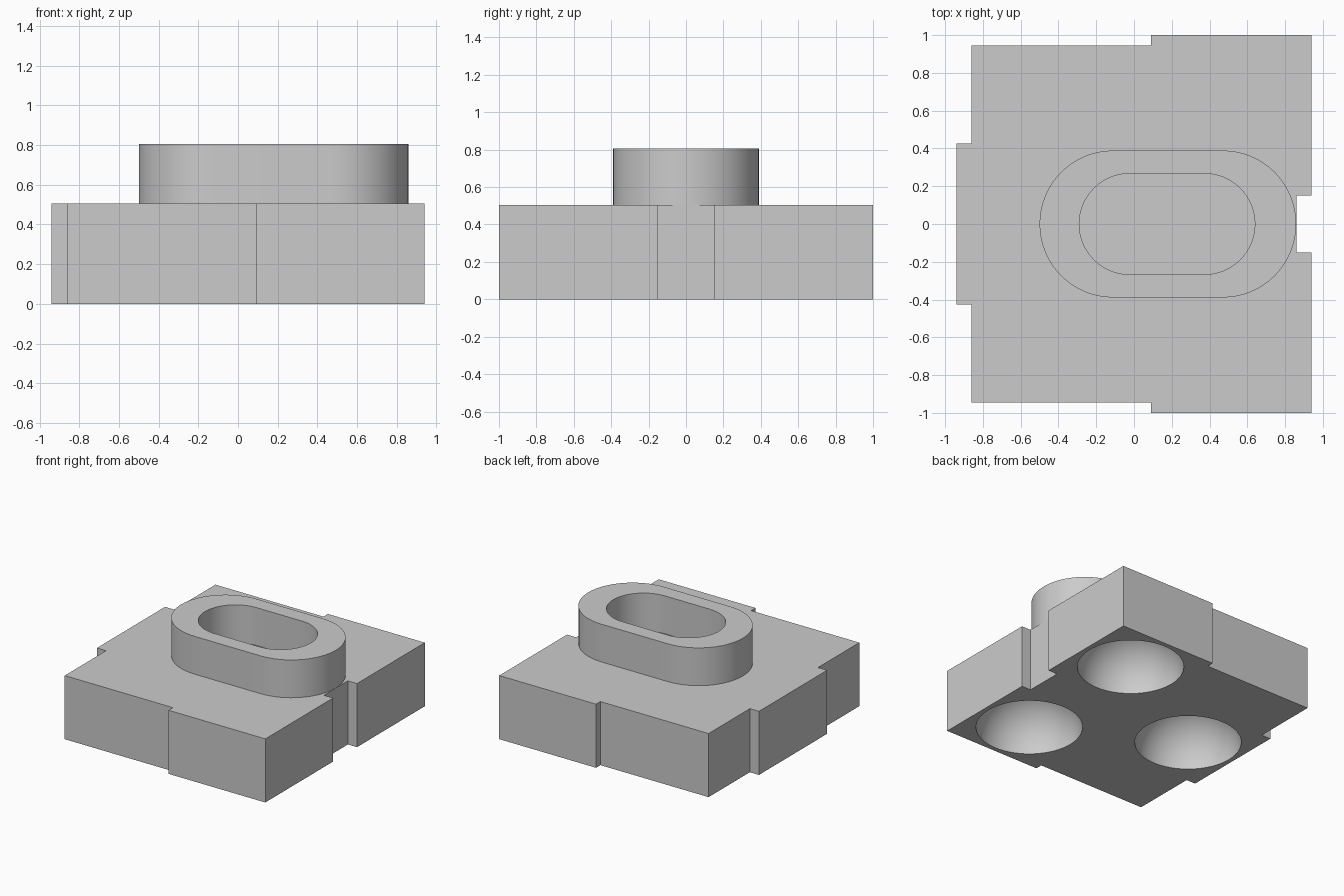
import bpy, bmesh, math

if "Cube" in bpy.data.objects:
    bpy.data.objects.remove(bpy.data.objects["Cube"])

grey = bpy.data.materials.new("plain grey")
grey.diffuse_color = (0.6, 0.6, 0.6, 1)
grey.use_nodes = True
grey.node_tree.nodes["Principled BSDF"].inputs["Base Color"].default_value = grey.diffuse_color

BASE_TOP, RING_TOP = 0.505, 0.805


def make_object(name, bm):
    bmesh.ops.recalc_face_normals(bm, faces=bm.faces)
    mesh = bpy.data.meshes.new(name)
    bm.to_mesh(mesh)
    bm.free()
    mesh.materials.append(grey)
    obj = bpy.data.objects.new(name, mesh)
    bpy.context.collection.objects.link(obj)
    return obj


def smooth(obj):
    bpy.ops.object.select_all(action='DESELECT')
    obj.select_set(True)
    bpy.context.view_layer.objects.active = obj
    bpy.ops.object.shade_smooth_by_angle(angle=math.radians(30))


def stadium(x0, x1, r, n=32):
    """Outline of a slot with rounded ends spanning x0..x1."""
    pts = []
    for cx, start in ((x1 - r, -math.pi / 2), (x0 + r, math.pi / 2)):
        for i in range(n + 1):
            a = start + math.pi * i / n
            pts.append((cx + r * math.cos(a), r * math.sin(a)))
    return pts


# Base block: half outline mirrored across y, then extruded
half = [(0.86, 0.15), (0.94, 0.15), (0.94, 1.0), (0.09, 1.0),
        (0.09, 0.945), (-0.86, 0.945), (-0.86, 0.427), (-0.94, 0.427)]
outline = half + [(x, -y) for x, y in reversed(half)]
bm = bmesh.new()
face = bm.faces.new([bm.verts.new((x, y, 0)) for x, y in outline])
top = bmesh.ops.extrude_face_region(bm, geom=[face])
bmesh.ops.translate(bm, vec=(0, 0, BASE_TOP),
                    verts=[g for g in top["geom"] if isinstance(g, bmesh.types.BMVert)])
base = make_object("base_block", bm)

# Three round hollows in the underside
for x, y in ((0.515, 0.575), (0.515, -0.575), (-0.515, 0)):
    bm = bmesh.new()
    bmesh.ops.create_uvsphere(bm, u_segments=64, v_segments=33, radius=0.389)
    bmesh.ops.translate(bm, vec=(x, y, 0), verts=bm.verts)
    cutter = make_object("hollow_cutter", bm)
    cutter.hide_render = True
    mod = base.modifiers.new("hollow", 'BOOLEAN')
    mod.operation = 'DIFFERENCE'
    mod.solver = 'EXACT'
    mod.object = cutter
    bpy.context.view_layer.objects.active = base
    bpy.ops.object.modifier_apply(modifier=mod.name)
    bpy.data.objects.remove(cutter)
smooth(base)

# Raised oval ring on top: a rectangular section swept round the slot outline
outer, inner = stadium(-0.5, 0.859, 0.389), stadium(-0.29, 0.64, 0.267)
bm = bmesh.new()
loops = [[bm.verts.new((x, y, z)) for x, y in pts]
         for pts, z in ((outer, BASE_TOP), (outer, RING_TOP),
                        (inner, RING_TOP), (inner, BASE_TOP))]
count = len(outer)
for k in range(4):
    a, b = loops[k], loops[(k + 1) % 4]
    for i in range(count):
        j = (i + 1) % count
        bm.faces.new((a[i], a[j], b[j], b[i]))
smooth(make_object("oval_ring", bm))
